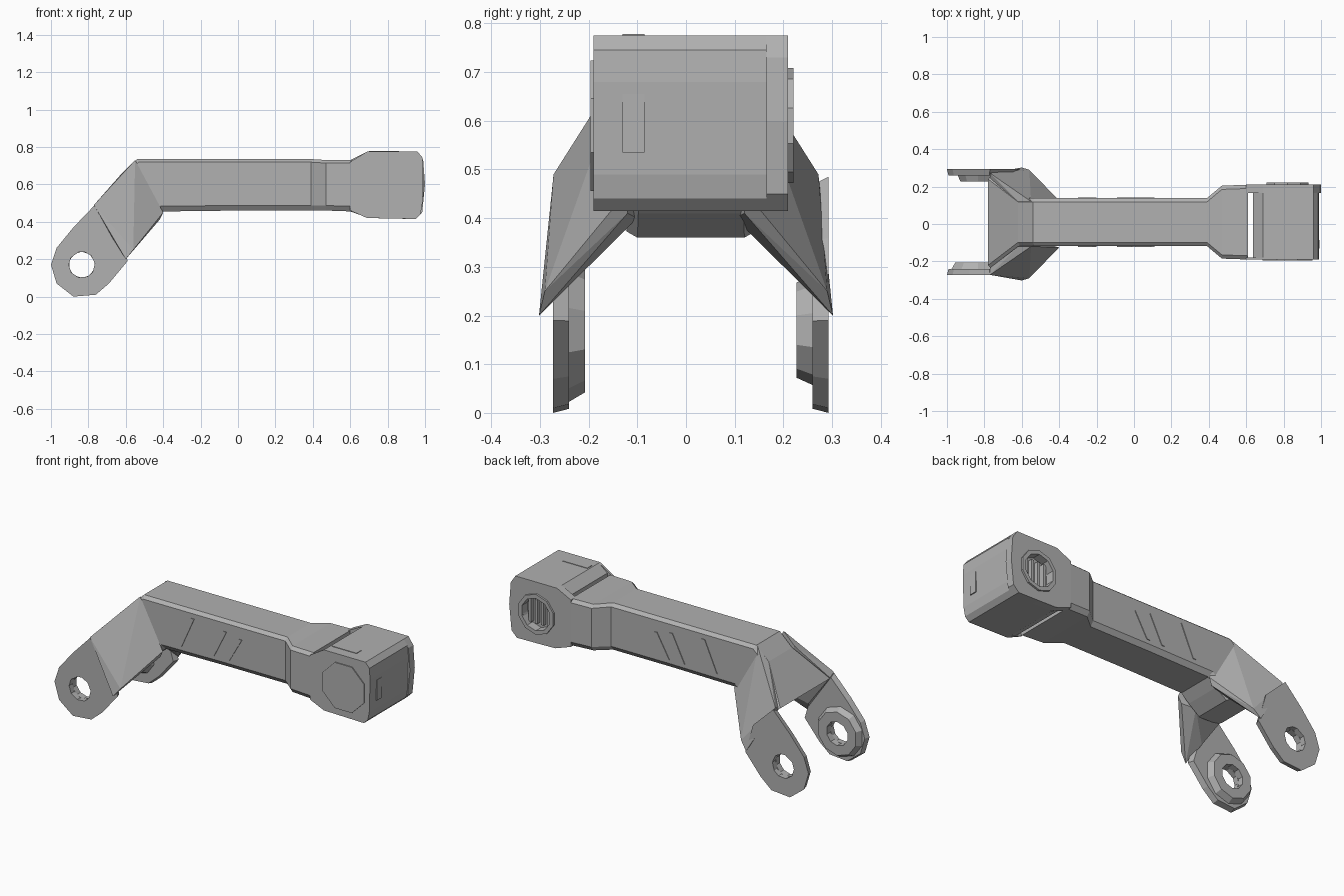
import bpy, bmesh, math

if "Cube" in bpy.data.objects:
    bpy.data.objects.remove(bpy.data.objects["Cube"])

grey = bpy.data.materials.new("plain grey")
grey.use_nodes = True
grey.diffuse_color = (0.44, 0.44, 0.44, 1)
grey.node_tree.nodes["Principled BSDF"].inputs["Base Color"].default_value = (0.44, 0.44, 0.44, 1)

MID = 0.01  # centre line of the link in y


def finish(name, bm):
    bmesh.ops.recalc_face_normals(bm, faces=bm.faces[:])
    mesh = bpy.data.meshes.new(name)
    bm.to_mesh(mesh)
    bm.free()
    mesh.materials.append(grey)
    obj = bpy.data.objects.new(name, mesh)
    bpy.context.collection.objects.link(obj)
    return obj


def hull(name, points):
    bm = bmesh.new()
    for p in points:
        bm.verts.new(p)
    out = bmesh.ops.convex_hull(bm, input=bm.verts[:])
    loose = [v for v in out["geom_interior"] if isinstance(v, bmesh.types.BMVert)]
    bmesh.ops.delete(bm, geom=loose, context="VERTS")
    bmesh.ops.dissolve_limit(bm, angle_limit=0.01, verts=bm.verts[:], edges=bm.edges[:])
    return finish(name, bm)


def box(name, x0, x1, y0, y1, z0, z1):
    return hull(name, [(x, y, z) for x in (x0, x1) for y in (y0, y1) for z in (z0, z1)])


def prism(name, outline, y0, y1):
    return hull(name, [(x, y, z) for x, z in outline for y in (y0, y1)])


def skin(name, loops, cap):
    """Joins matching loops with quads; capped ends, or closed into a ring."""
    bm = bmesh.new()
    rows = [[bm.verts.new(p) for p in loop] for loop in loops]
    n = len(rows[0])
    pairs = list(zip(rows, rows[1:])) + ([] if cap else [(rows[-1], rows[0])])
    for a, b in pairs:
        for i in range(n):
            j = (i + 1) % n
            bm.faces.new((a[i], a[j], b[j], b[i]))
    if cap:
        bm.faces.new(rows[0])
        bm.faces.new(rows[-1])
    return finish(name, bm)


def holed_plate(name, outline, centre, radius, y_out, y_in, shrink=1.0):
    cx, cz = centre
    angles = [math.atan2(z - cz, x - cx) for x, z in outline]
    hole = [(cx + radius * math.cos(a), cz + radius * math.sin(a)) for a in angles]
    small = [(cx + (x - cx) * shrink, cz + (z - cz) * shrink) for x, z in outline]
    loops = [[(x, y, z) for x, z in ring] for ring, y in
             ((hole, y_out), (outline, y_out), (small, y_in), (hole, y_in))]
    return skin(name, loops, False)


def polygon(centre, radius, sides):
    return [(centre[0] + radius * math.cos((i + 0.5) * math.tau / sides),
             centre[1] + radius * math.sin((i + 0.5) * math.tau / sides)) for i in range(sides)]


def section(top, bottom, half_top, half_bottom, c=0.02):
    """Chamfered cross-section between a top and a bottom (x, z) point."""
    (xt, zt), (xb, zb) = top, bottom
    loop = []
    for t, w in ((0, half_top - c), (0.06, half_top), (0.9, half_bottom), (1, half_bottom - c)):
        loop.append((xt + (xb - xt) * t, w, zt + (zb - zt) * t))
    return ([(x, MID + w, z) for x, w, z in loop]
            + [(x, MID - w, z) for x, w, z in reversed(loop)])


# Main beam, from the fork web to the wide neck
skin("main_beam", [
    section((-0.78, 0.475), (-0.52, 0.36), 0.25, 0.13),
    section((-0.62, 0.66), (-0.45, 0.41), 0.128, 0.128),
    section((-0.54, 0.735), (-0.40, 0.455), 0.128, 0.128),
    section((0.0, 0.735), (0.0, 0.46), 0.128, 0.128),
    section((0.39, 0.735), (0.39, 0.46), 0.128, 0.128),
    section((0.47, 0.73), (0.47, 0.46), 0.195, 0.195),
    section((0.61, 0.73), (0.61, 0.455), 0.2, 0.2)], True)

# Fork: flared shoulders, pierced legs and the inner bosses round the pin holes
pin = (-0.835, 0.17)
leg = [(-0.77, 0.485), (-0.88, 0.37), (-0.97, 0.26), (-1.0, 0.17), (-0.97, 0.07), (-0.88, 0.0),
       (-0.76, 0.01), (-0.69, 0.07), (-0.59, 0.19), (-0.64, 0.36)]
for side, s, boss in (("left", 1, 0.115), ("right", -1, 0.15)):
    hull(side + "_fork_shoulder", [(x, s * w, z) for x, w, z in (
        (-0.62, 0.12, 0.66), (-0.55, 0.12, 0.73), (-0.40, 0.125, 0.45), (-0.42, 0.12, 0.41),
        (-0.56, 0.29, 0.25), (-0.60, 0.302, 0.20), (-0.77, 0.272, 0.49),
        (-0.64, 0.22, 0.29), (-0.77, 0.235, 0.47), (-0.50, 0.10, 0.40))])
    holed_plate(side + "_fork_leg", leg, pin, 0.07, MID + s * 0.283, MID + s * 0.25, 0.95)
    holed_plate(side + "_pin_boss", polygon(pin, boss, 10), pin, 0.07, MID + s * 0.255, MID + s * 0.217, 0.85)
    # raised ribs on the beam flank
    for i, x in enumerate((-0.25, -0.04, 0.06)):
        prism(f"{side}_beam_rib_{i + 1}",
              [(x - 0.05, 0.51), (x - 0.03, 0.51), (x + 0.05, 0.69 - 0.02 * i), (x + 0.03, 0.69 - 0.02 * i)],
              MID + s * 0.124, MID + s * 0.132)

# Motor head
body = [(0.635, 0.73), (0.69, 0.775), (0.96, 0.775), (0.985, 0.745), (0.99, 0.68), (0.985, 0.49),
        (0.975, 0.44), (0.95, 0.415), (0.69, 0.42), (0.635, 0.45)]
hub = (0.82, 0.59)
prism("motor_head", body, -0.18, 0.165)
box("head_top_slot_cover", 0.70, 0.86, -0.13, -0.085, 0.77, 0.778)
box("head_end_slot_cover", 0.982, 0.992, -0.13, -0.085, 0.535, 0.655)

# Cover plate and disc on the front of the head
prism("front_head_cover", [(0.60, 0.72), (0.60, 0.46)] + body, -0.19, -0.178)
prism("front_hub_disc", polygon(hub, 0.145, 8), -0.196, -0.188)

# Pierced side plate on the back of the head
back = [(0.60, 0.73), (0.69, 0.775), (0.82, 0.775), (0.96, 0.775), (0.99, 0.73), (1.0, 0.60),
        (0.985, 0.45), (0.95, 0.415), (0.82, 0.417), (0.70, 0.42), (0.60, 0.455), (0.60, 0.59)]
holed_plate("back_head_plate", back, hub, 0.1, 0.21, 0.165)
holed_plate("back_hub_ring", polygon(hub, 0.118, 10), hub, 0.095, 0.221, 0.17)
for i in range(4):
    x = hub[0] - 0.06 + 0.04 * i
    box(f"hub_slat_{i + 1}", x - 0.008, x + 0.008, 0.16, 0.19, hub[1] - 0.07, hub[1] + 0.07)
